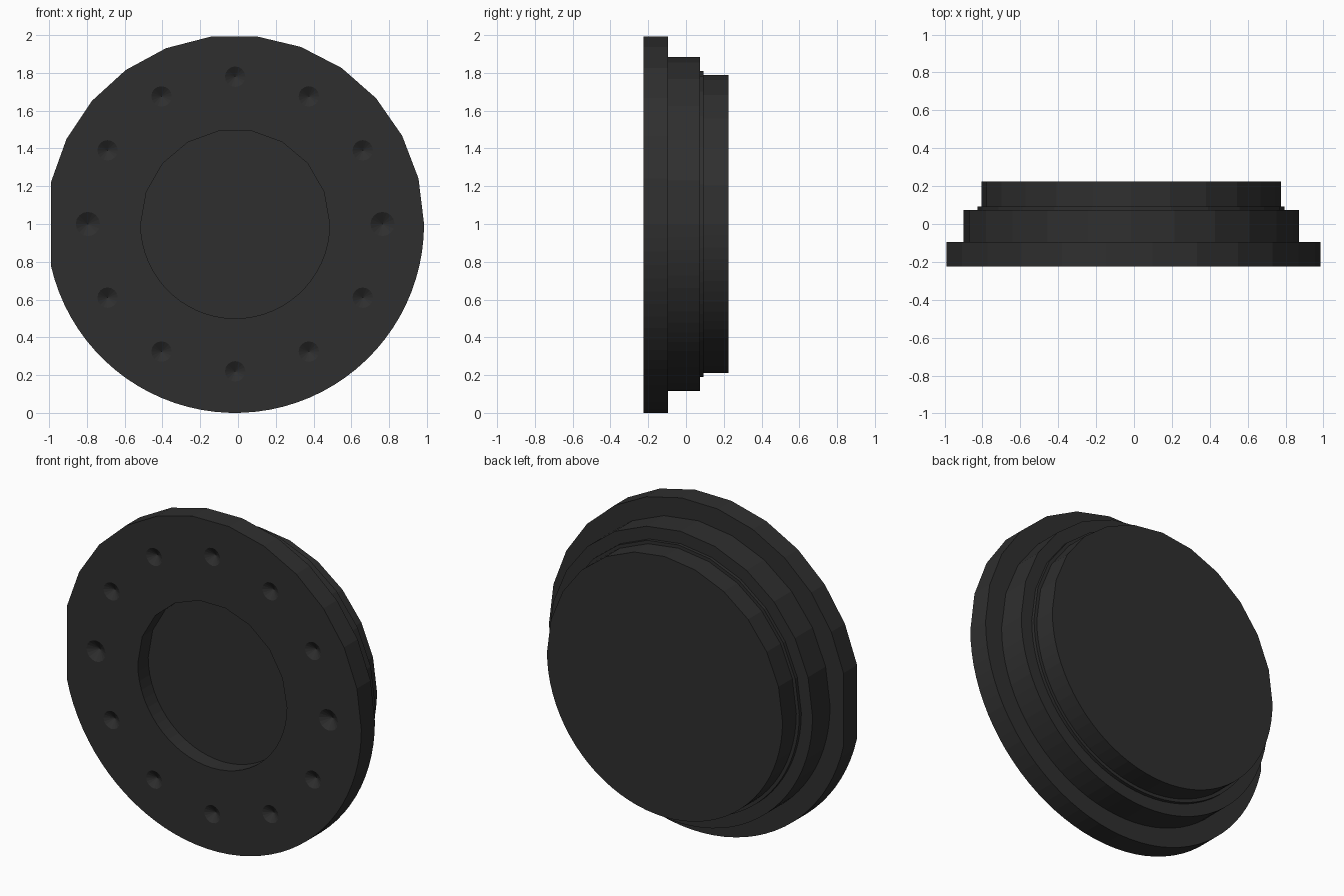
import bpy, bmesh
from math import sin, cos, radians

if "Cube" in bpy.data.objects:
    bpy.data.objects.remove(bpy.data.objects["Cube"])

CX, CZ = -0.015, 1.0      # axis of the round parts
FRONT = -0.225            # front face of the flange

charcoal = bpy.data.materials.new("charcoal")
charcoal.use_nodes = True
charcoal.diffuse_color = (0.028, 0.028, 0.028, 1)
charcoal.node_tree.nodes["Principled BSDF"].inputs["Base Color"].default_value = charcoal.diffuse_color


def angles(upper, lower, gap=0):
    """Angles round a disc: coarse upper arc, fine lower arc, gap for a flat at -x."""
    arc = 180 - gap
    top = [arc * i / upper for i in range(upper + 1)]
    bottom = [180 + gap + arc * i / lower for i in range(0 if gap else 1, lower)]
    return [radians(a) for a in top + bottom]


def add_disc(bm, radius, y0, y1, turn, x=CX, z=CZ):
    """Closed prism along y."""
    rings = [[bm.verts.new((x + radius * cos(a), y, z + radius * sin(a))) for a in turn]
             for y in (y0, y1)]
    near, far = rings
    bm.faces.new(near)
    bm.faces.new(far[::-1])
    for i in range(len(turn)):
        bm.faces.new((near[i], near[i - 1], far[i - 1], far[i]))


def add_cone(bm, radius, depth, x, z, sides=16):
    """Pointed drill shape whose mouth lies on the front face."""
    over = 0.01
    mouth = radius * (1 + over / depth)
    ring = []
    for i in range(sides):
        a = radians(360 * i / sides)
        ring.append(bm.verts.new((x + mouth * cos(a), FRONT - over, z + mouth * sin(a))))
    tip = bm.verts.new((x, FRONT + depth, z))
    bm.faces.new(ring)
    for i in range(sides):
        bm.faces.new((ring[i], ring[i - 1], tip))


def make_object(name, bm):
    bmesh.ops.recalc_face_normals(bm, faces=bm.faces)
    mesh = bpy.data.meshes.new(name)
    bm.to_mesh(mesh)
    bm.free()
    mesh.materials.append(charcoal)
    obj = bpy.data.objects.new(name, mesh)
    bpy.context.collection.objects.link(obj)
    return obj


# Flange with a flat on its right edge
bm = bmesh.new()
add_disc(bm, 1.0, FRONT, -0.095, angles(12, 40, gap=12.8))
flange = make_object("flange", bm)

# Stepped body behind the flange
for name, radius, y0, y1 in (("body", 0.885, -0.105, 0.073),
                             ("collar", 0.81, 0.06, 0.093),
                             ("rear_boss", 0.79, 0.08, 0.225)):
    bm = bmesh.new()
    add_disc(bm, radius, y0, y1, angles(12, 40))
    make_object(name, bm)

# Centre recess and ring of twelve conical dimples
bm = bmesh.new()
add_disc(bm, 0.5, FRONT - 0.05, FRONT + 0.1, angles(9, 30))
for i in range(12):
    a = radians(30 * i)
    radius = 0.064 if i % 6 == 0 else 0.054
    add_cone(bm, radius, radius * 0.65, CX + 0.78 * cos(a), CZ + 0.78 * sin(a))
cutter = make_object("recess_cutter", bm)
cutter.hide_render = True

cut = flange.modifiers.new("recesses", "BOOLEAN")
cut.operation = "DIFFERENCE"
cut.solver = "EXACT"
cut.object = cutter
bpy.context.view_layer.objects.active = flange
bpy.ops.object.modifier_apply(modifier=cut.name)
bpy.data.objects.remove(cutter)
